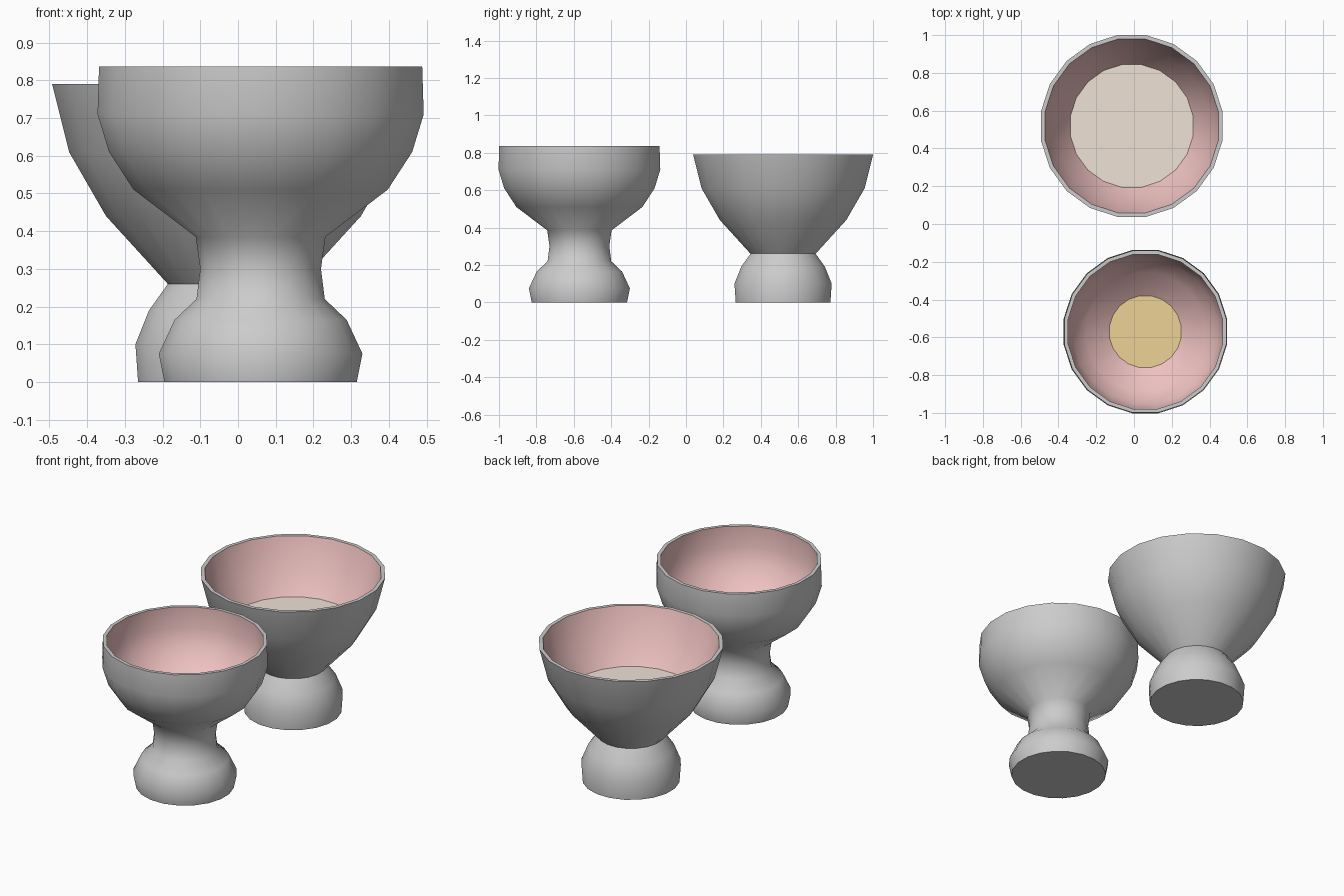
import bpy, bmesh, math

if "Cube" in bpy.data.objects:
    bpy.data.objects.remove(bpy.data.objects["Cube"])

SIDES = 20
FIT = 1 / math.cos(math.pi / SIDES)  # profiles give the half width across flats


def lathe(name, centre, profile, material=None, cap=False):
    """Spin (radius, z) points around a vertical axis; cap closes the first ring."""
    bm = bmesh.new()
    rings = []
    for r, z in profile:
        ring = []
        for i in range(SIDES):
            a = 2 * math.pi * (i + 0.5) / SIDES
            ring.append(bm.verts.new((r * FIT * math.cos(a), r * FIT * math.sin(a), z)))
        rings.append(ring)
    for lo, hi in zip(rings, rings[1:]):
        for i in range(SIDES):
            j = (i + 1) % SIDES
            bm.faces.new((lo[i], lo[j], hi[j], hi[i]))
    if cap:
        ring = rings[0] if len(rings) == 1 else rings[0][::-1]
        bm.faces.new(ring)
    mesh = bpy.data.meshes.new(name)
    bm.to_mesh(mesh)
    bm.free()
    if material:
        mesh.materials.append(material)
    obj = bpy.data.objects.new(name, mesh)
    obj.location = (centre[0], centre[1], 0)
    bpy.context.collection.objects.link(obj)
    bpy.ops.object.select_all(action='DESELECT')
    obj.select_set(True)
    bpy.context.view_layer.objects.active = obj
    bpy.ops.object.shade_smooth_by_angle(angle=math.radians(60))
    return obj


def colour(name, rgb):
    mat = bpy.data.materials.new(name)
    mat.diffuse_color = (*rgb, 1)
    mat.use_nodes = True
    mat.node_tree.nodes["Principled BSDF"].inputs["Base Color"].default_value = mat.diffuse_color
    return mat


pink = colour("pink_glaze", (0.86, 0.54, 0.53))
gold = colour("gold_filling", (0.85, 0.65, 0.31))
cream = colour("cream_filling", (0.86, 0.76, 0.67))


def cup(prefix, centre, outer, inner, filling):
    # outer wall with flat rim
    lathe(prefix + "_cup_body", centre, outer + [inner[-1]], cap=True)
    # coloured inside wall
    lathe(prefix + "_cup_lining", centre, inner[::-1], pink)
    # filling surface
    lathe(prefix + "_cup_filling", centre, [inner[0]], filling, cap=True)


# front cup: waisted stem with a round bowl
cup("front", (0.06, -0.57),
    [(0.255, 0), (0.27, 0.075), (0.228, 0.165), (0.17, 0.22), (0.16, 0.30),
     (0.172, 0.385), (0.337, 0.51), (0.402, 0.61), (0.4325, 0.71), (0.4285, 0.837)],
    [(0.19, 0.44), (0.312, 0.53), (0.38, 0.62), (0.411, 0.715), (0.409, 0.837)],
    gold)

# back cup: flared bowl on a short round foot
cup("back", (-0.012, 0.519),
    [(0.253, 0), (0.26, 0.10), (0.224, 0.19), (0.174, 0.26),
     (0.338, 0.44), (0.436, 0.61), (0.481, 0.79)],
    [(0.325, 0.50), (0.41, 0.62), (0.46, 0.79)],
    cream)
